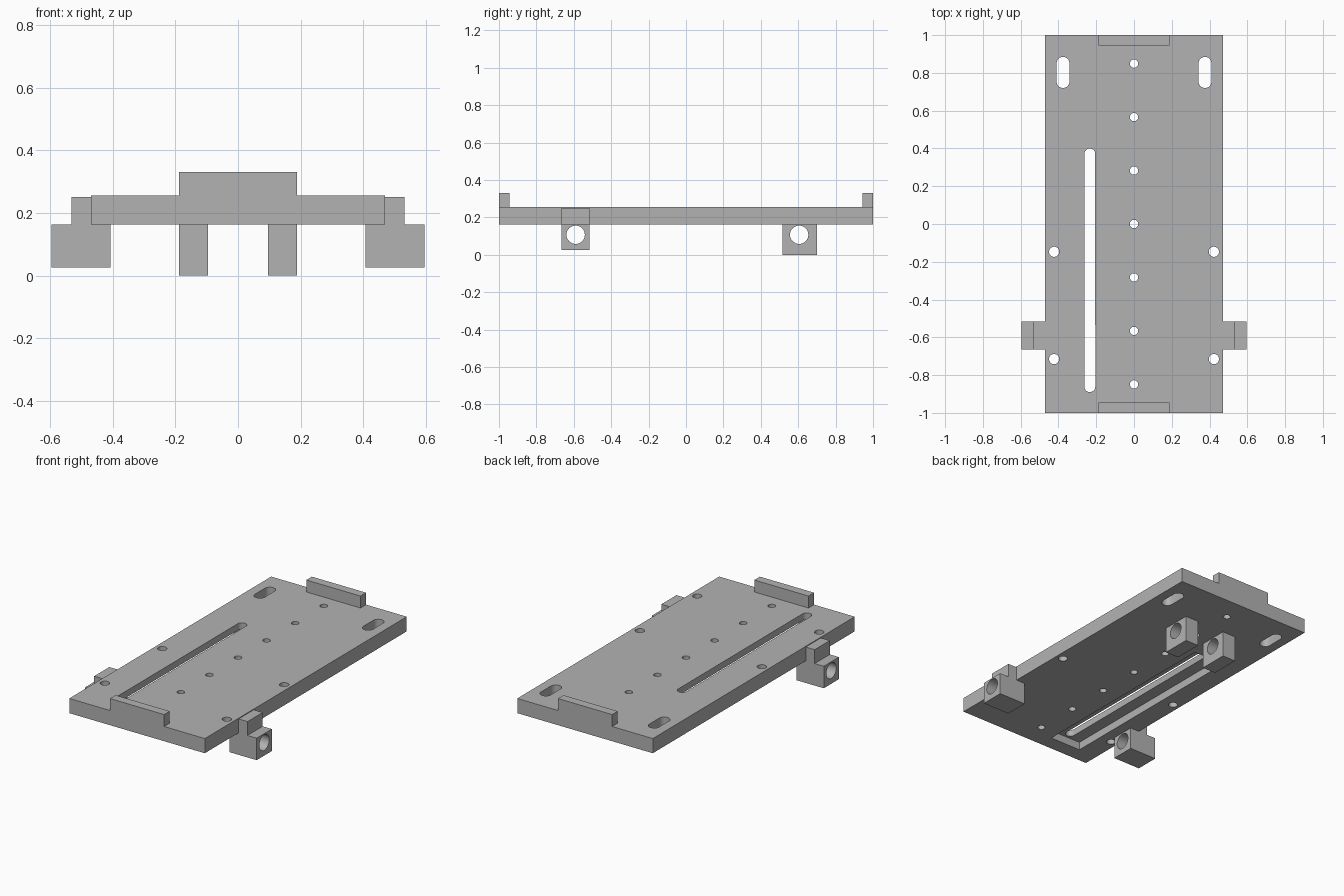
import bpy, bmesh
from math import radians
from mathutils import Matrix, Vector

if "Cube" in bpy.data.objects:
    bpy.data.objects.remove(bpy.data.objects["Cube"])

COLOR = (0.45, 0.45, 0.45, 1)
grey = bpy.data.materials.new("plain_grey")
grey.use_nodes = True
grey.diffuse_color = COLOR
grey.node_tree.nodes["Principled BSDF"].inputs["Base Color"].default_value = COLOR

BOTTOM, TOP = 0.163, 0.255


def add_box(bm, lo, hi):
    lo, hi = Vector(lo), Vector(hi)
    m = Matrix.Translation((lo + hi) / 2) @ Matrix.Diagonal((*(hi - lo), 1))
    bmesh.ops.create_cube(bm, size=1, matrix=m)


def add_cylinder(bm, center, radius, length, along_x=False):
    m = Matrix.Translation(center)
    if along_x:
        m = m @ Matrix.Rotation(radians(90), 4, "Y")
    bmesh.ops.create_cone(bm, cap_ends=True, segments=32, radius1=radius,
                          radius2=radius, depth=length, matrix=m)


def add_slot(bm, x, y0, y1, radius):
    """Upright prism with rounded ends, made by stretching a cylinder."""
    start = len(bm.verts)
    add_cylinder(bm, (x, 0, TOP), radius, 1)
    bm.verts.ensure_lookup_table()
    for v in bm.verts[start:]:
        v.co.y += (y1 - radius) if v.co.y > 0 else (y0 + radius)


def make(name, bm):
    mesh = bpy.data.meshes.new(name)
    bm.to_mesh(mesh)
    bm.free()
    obj = bpy.data.objects.new(name, mesh)
    bpy.context.collection.objects.link(obj)
    mesh.materials.append(grey)
    return obj


def cut(obj, bm):
    cutter = make("cutter", bm)
    cutter.hide_render = True
    mod = obj.modifiers.new("cut", "BOOLEAN")
    mod.operation, mod.solver, mod.object = "DIFFERENCE", "EXACT", cutter
    bpy.ops.object.select_all(action="DESELECT")
    obj.select_set(True)
    bpy.context.view_layer.objects.active = obj
    bpy.ops.object.modifier_apply(modifier=mod.name)
    bpy.data.objects.remove(cutter)


def smooth(obj):
    bpy.ops.object.select_all(action="DESELECT")
    obj.select_set(True)
    bpy.context.view_layer.objects.active = obj
    bpy.ops.object.shade_smooth_by_angle(angle=radians(30))


# Base plate
bm = bmesh.new()
add_box(bm, (-0.47, -1, BOTTOM), (0.47, 1, TOP))
plate = make("base_plate", bm)

# Pocket under the long slot
bm = bmesh.new()
add_box(bm, (-0.34, -0.905, 0), (-0.125, 0.41, BOTTOM + 0.05))
cut(plate, bm)

# Long slot, corner slots, centre row of holes and side holes
bm = bmesh.new()
add_slot(bm, -0.234, -0.89, 0.4, 0.029)
for i in range(-3, 4):
    add_cylinder(bm, (0, i * 0.283, TOP), 0.022, 1)
for side in (-1, 1):
    add_slot(bm, side * 0.376, 0.72, 0.885, 0.034)
    for y in (-0.147, -0.715):
        add_cylinder(bm, (side * 0.423, y, TOP), 0.027, 1)
cut(plate, bm)
smooth(plate)

# End stops on top of the plate
for name, y0, y1 in (("front_stop", -1, -0.945), ("back_stop", 0.945, 1)):
    bm = bmesh.new()
    add_box(bm, (-0.188, y0, TOP), (0.188, y1, 0.33))
    make(name, bm)

for name, side in (("left", 1), ("right", -1)):
    # Stepped side bracket with a bore
    bm = bmesh.new()
    profile = [(0.407, 0.025), (0.595, 0.025), (0.595, BOTTOM), (0.532, BOTTOM),
               (0.532, 0.25), (0.47, 0.25), (0.47, BOTTOM), (0.407, BOTTOM)]
    face = bm.faces.new([bm.verts.new((side * x, -0.665, z)) for x, z in profile])
    ext = bmesh.ops.extrude_face_region(bm, geom=[face])["geom"]
    bmesh.ops.translate(bm, vec=(0, 0.15, 0),
                        verts=[g for g in ext if isinstance(g, bmesh.types.BMVert)])
    bmesh.ops.recalc_face_normals(bm, faces=bm.faces)
    bracket = make(name + "_side_bracket", bm)
    bm = bmesh.new()
    add_cylinder(bm, (side * 0.5, -0.59, 0.107), 0.049, 0.5, True)
    cut(bracket, bm)
    smooth(bracket)

    # Rear lug with a bore
    bm = bmesh.new()
    xs = sorted((side * 0.096, side * 0.188))
    add_box(bm, (xs[0], 0.517, 0), (xs[1], 0.7, BOTTOM))
    lug = make(name + "_rear_lug", bm)
    bm = bmesh.new()
    add_cylinder(bm, (side * 0.14, 0.605, 0.107), 0.049, 0.3, True)
    cut(lug, bm)
    smooth(lug)
